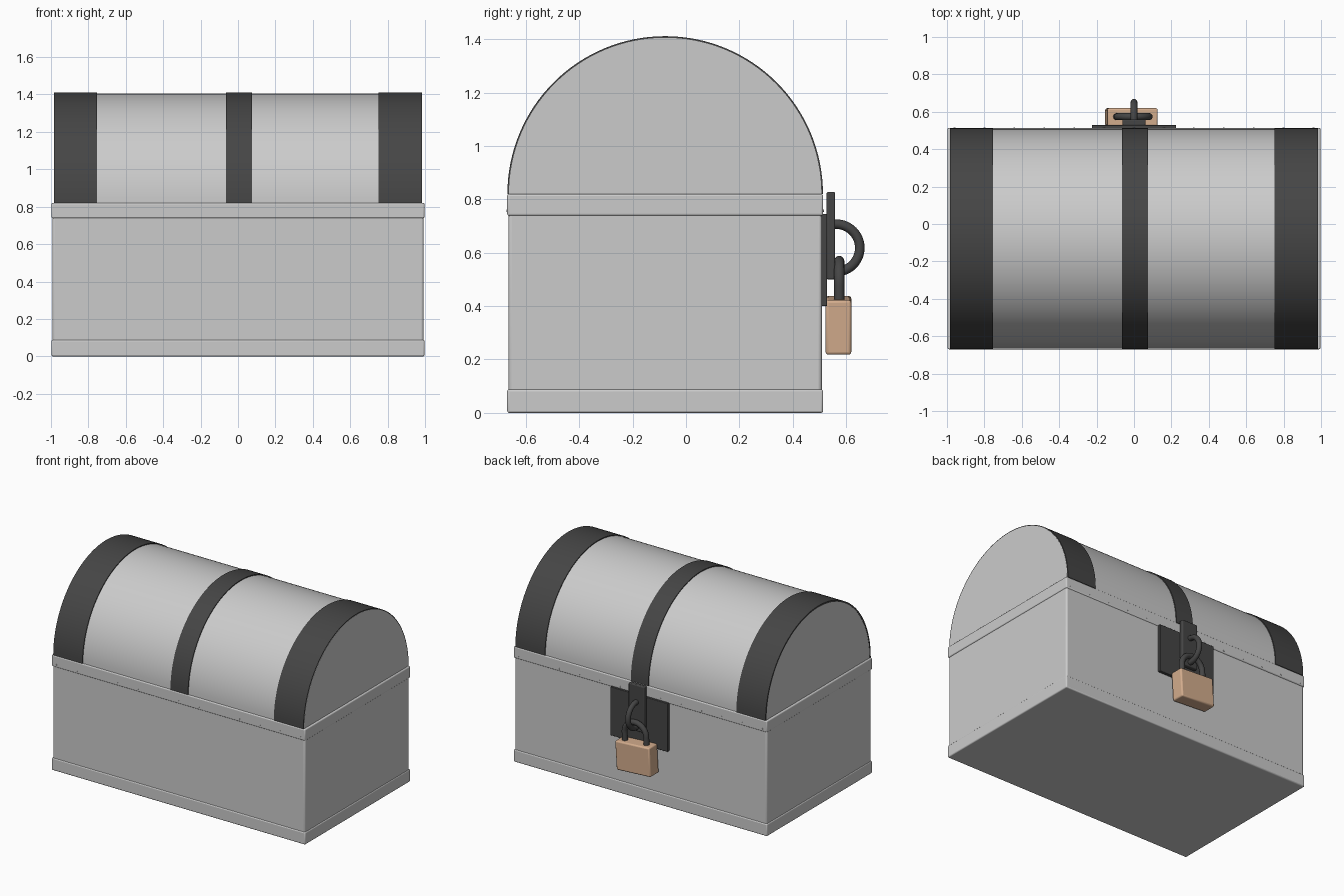
import bpy, bmesh, math
from mathutils import Matrix, Vector

if "Cube" in bpy.data.objects:
    bpy.data.objects.remove(bpy.data.objects["Cube"], do_unlink=True)


def material(name, rgb):
    m = bpy.data.materials.new(name)
    m.use_nodes = True
    m.diffuse_color = (*rgb, 1)
    m.node_tree.nodes["Principled BSDF"].inputs["Base Color"].default_value = (*rgb, 1)
    return m


GREY = material("light grey", (0.6, 0.6, 0.6))
IRON = material("dark iron", (0.06, 0.06, 0.06))
BRASS = material("pale brass", (0.66, 0.42, 0.27))

MID_Y = -0.078      # chest centre line
RIM_Z = 0.82        # top of the chest body


def finish(name, bm, mat, bevel=0, segments=3):
    bmesh.ops.recalc_face_normals(bm, faces=bm.faces)
    mesh = bpy.data.meshes.new(name)
    bm.to_mesh(mesh)
    bm.free()
    ob = bpy.data.objects.new(name, mesh)
    bpy.context.collection.objects.link(ob)
    mesh.materials.append(mat)
    if bevel:
        mod = ob.modifiers.new("Bevel", "BEVEL")
        mod.width, mod.segments = bevel, segments
    bpy.ops.object.select_all(action="DESELECT")
    ob.select_set(True)
    bpy.context.view_layer.objects.active = ob
    bpy.ops.object.shade_smooth_by_angle(angle=math.radians(35))
    return ob


def box(name, mat, x, y, z, bevel=0):
    bm = bmesh.new()
    size = Vector((x[1] - x[0], y[1] - y[0], z[1] - z[0]))
    centre = Vector((sum(x), sum(y), sum(z))) / 2
    bmesh.ops.create_cube(bm, size=1, matrix=Matrix.Translation(centre) @ Matrix.Diagonal((*size, 1)))
    return finish(name, bm, mat, bevel)


def half_barrel(name, mat, x0, x1, outer, inner=0):
    """Half cylinder along x, or a half ring when inner is given."""
    steps = 64
    angles = [math.pi * i / steps for i in range(steps + 1)]
    pts = [(outer * math.cos(a), outer * math.sin(a)) for a in angles]
    bm = bmesh.new()
    if inner:
        pts += [(inner * math.cos(a), inner * math.sin(a)) for a in reversed(angles)]
    face = bm.faces.new([bm.verts.new((x0, MID_Y + c, RIM_Z + s)) for c, s in pts])
    out = bmesh.ops.extrude_face_region(bm, geom=[face])
    moved = [v for v in out["geom"] if isinstance(v, bmesh.types.BMVert)]
    bmesh.ops.translate(bm, verts=moved, vec=(x1 - x0, 0, 0))
    return finish(name, bm, mat)


def tube(name, mat, path, side, radius):
    """Round bar swept along a planar path; side is the plane normal."""
    bm = bmesh.new()
    rings, n = [], 16
    for i, p in enumerate(path):
        tangent = (path[min(i + 1, len(path) - 1)] - path[max(i - 1, 0)]).normalized()
        across = tangent.cross(side)
        rings.append([bm.verts.new(p + radius * (math.cos(t) * side + math.sin(t) * across))
                      for t in (2 * math.pi * k / n for k in range(n))])
    for a, b in zip(rings, rings[1:]):
        for k in range(n):
            bm.faces.new((a[k], a[(k + 1) % n], b[(k + 1) % n], b[k]))
    bm.faces.new(rings[0])
    bm.faces.new(rings[-1])
    return finish(name, bm, mat)


def around(inset):
    return (-0.997 + inset, 0.997 - inset), (MID_Y - 0.592 + inset, MID_Y + 0.592 - inset)


# Chest body with raised rims
box("chest_body", GREY, *around(0.005), (0.01, 0.81), 0.012)
box("bottom_rim", GREY, *around(0), (0, 0.088), 0.008)
box("top_rim", GREY, *around(0), (0.738, RIM_Z), 0.008)

# Rivets along the front and back of the top rim
bm = bmesh.new()
for y in around(0)[1]:
    for i in range(13):
        place = Matrix.Translation((-0.96 + 0.16 * i, y, 0.757)) @ Matrix.Rotation(math.pi / 2, 4, "X")
        bmesh.ops.create_cone(bm, cap_ends=True, segments=10, radius1=0.005, radius2=0.005,
                              depth=0.004, matrix=place)
finish("rim_rivets", bm, GREY)

# Rounded lid and its iron bands
half_barrel("lid", GREY, -0.984, 0.984, 0.585)
for name, x0, x1 in (("right_band", -0.985, -0.755), ("middle_band", -0.063, 0.075),
                     ("left_band", 0.75, 0.983)):
    half_barrel(name, IRON, x0, x1, 0.591, 0.58)

# Lock plate and hasp
box("lock_plate", IRON, (-0.225, 0.225), (0.505, 0.529), (0.4, 0.745), 0.004)
box("hasp", IRON, (-0.062, 0.062), (0.527, 0.559), (0.5, 0.828), 0.006)

# Staple loop
arc = [math.pi * i / 24 - math.pi / 2 for i in range(25)]
loop = [Vector((0, 0.562 + 0.089 * math.cos(a), 0.618 + 0.089 * math.sin(a))) for a in arc]
loop = [loop[0] - Vector((0, 0.02, 0))] + loop + [loop[-1] - Vector((0, 0.02, 0))]
tube("staple", IRON, loop, Vector((1, 0, 0)), 0.018)

# Padlock, hanging slightly tilted
arch = [Vector((0.085 * math.sin(a), 0.574, 0.484 + 0.085 * math.cos(a))) for a in arc]
arch = [Vector((-0.085, 0.574, 0.4))] + arch + [Vector((0.085, 0.574, 0.4))]
shackle = tube("shackle", IRON, arch, Vector((0, 1, 0)), 0.019)
body = box("padlock_body", BRASS, (-0.135, 0.135), (0.523, 0.619), (0.225, 0.43), 0.01)
pivot = Matrix.Translation((0, 0, 0.55))
for ob in (shackle, body):
    ob.matrix_world = pivot @ Matrix.Rotation(math.radians(3.5), 4, "Y") @ pivot.inverted()
